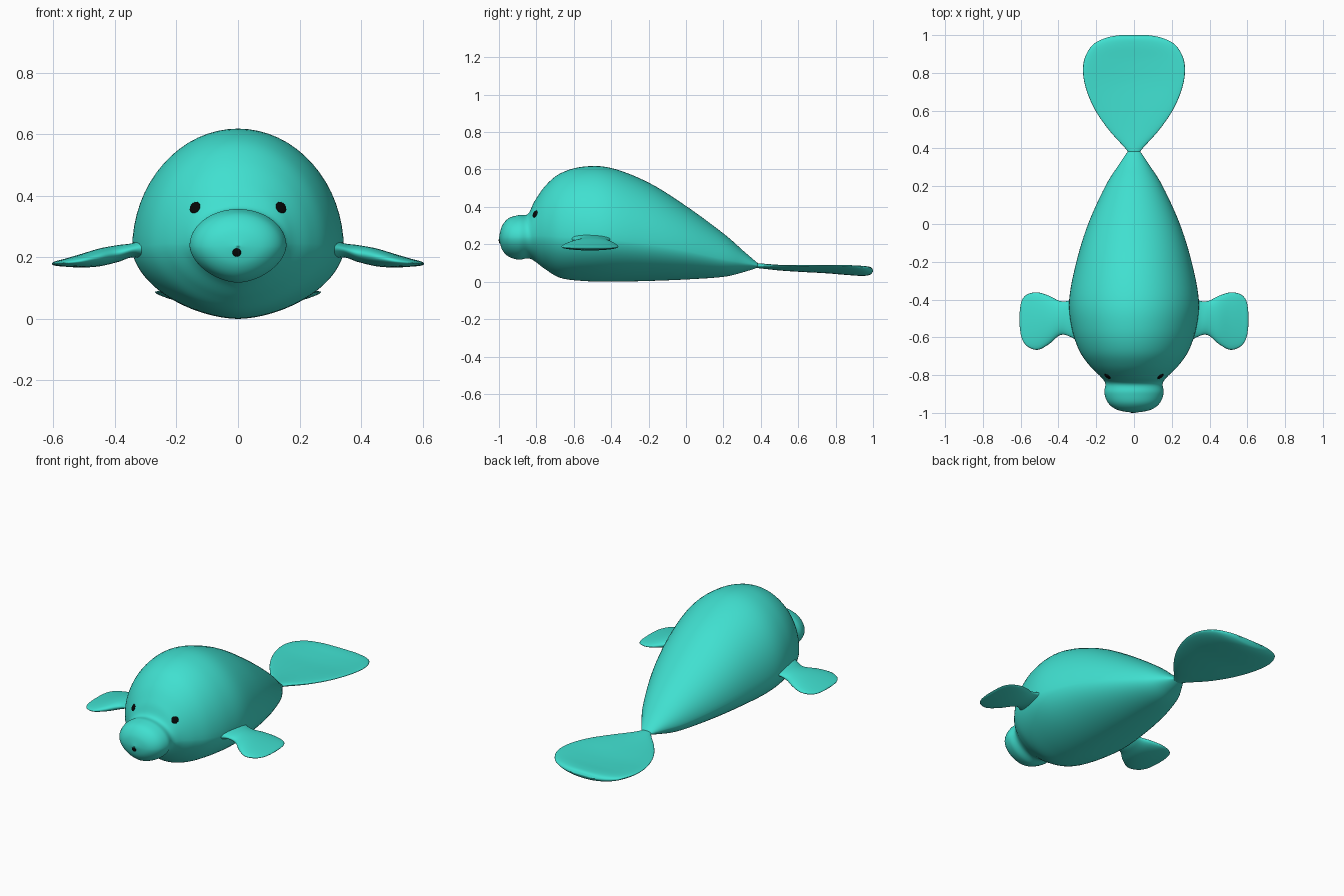
import bpy, bmesh, math
from mathutils import Vector
from mathutils.bvhtree import BVHTree

if "Cube" in bpy.data.objects:
    bpy.data.objects.remove(bpy.data.objects["Cube"])


def material(name, rgb):
    m = bpy.data.materials.new(name)
    m.diffuse_color = (*rgb, 1)
    m.use_nodes = True
    m.node_tree.nodes["Principled BSDF"].inputs["Base Color"].default_value = m.diffuse_color
    return m


SKIN = material("turquoise skin", (0.0513, 0.7454, 0.6308))
BLACK = material("black", (0.002, 0.002, 0.002))


def smooth_stations(st, steps):
    """Catmull-Rom interpolation through cross-section stations."""
    out = []
    for i in range(len(st) - 1):
        p0, p1, p2, p3 = st[max(i - 1, 0)], st[i], st[i + 1], st[min(i + 2, len(st) - 1)]
        for k in range(steps):
            t = k / steps
            out.append([0.5 * (2 * b + (c - a) * t + (2 * a - 5 * b + 4 * c - d) * t * t
                        + (3 * b - a - 3 * c + d) * t ** 3) for a, b, c, d in zip(p0, p1, p2, p3)])
    out.append(list(st[-1]))
    return out


def loft(name, stations, place, n_low=2.0, curl=0.0, sides=48, steps=6):
    """Skin rings; station = (along, centre, half width, top, middle, bottom)."""
    bm = bmesh.new()
    rings = []
    for along, cen, w, top, mid, bot in smooth_stations(stations, steps):
        w = max(w, 0.0005)
        ring = []
        for k in range(sides):
            a = 2 * math.pi * k / sides
            c, s = math.cos(a), math.sin(a)
            p = 1.0 if s >= 0 else 2 / n_low
            u = w * math.copysign(abs(c) ** p, c)
            h = (top - mid) if s >= 0 else (mid - bot)
            z = mid + h * math.copysign(abs(s) ** p, s) + curl * u * u
            ring.append(bm.verts.new(place(along, cen + u, z)))
        rings.append(ring)
    for r, q in zip(rings, rings[1:]):
        for k in range(sides):
            j = (k + 1) % sides
            bm.faces.new((r[k], r[j], q[j], q[k]))
    bm.faces.new(rings[0])
    bm.faces.new(rings[-1])
    bmesh.ops.recalc_face_normals(bm, faces=bm.faces)
    return finish(name, bm, SKIN)


def finish(name, bm, mat):
    me = bpy.data.meshes.new(name)
    for f in bm.faces:
        f.smooth = True
    bm.to_mesh(me)
    bm.free()
    me.materials.append(mat)
    ob = bpy.data.objects.new(name, me)
    bpy.context.collection.objects.link(ob)
    return ob


def along_y(t, u, z):
    return (u, t, z)


# body with the rounded muzzle in front
body = loft("body", [
    (-1.0, 0, 0.0, 0.235, 0.235, 0.235),
    (-0.985, 0, 0.085, 0.295, 0.235, 0.175),
    (-0.95, 0, 0.135, 0.338, 0.237, 0.135),
    (-0.895, 0, 0.157, 0.356, 0.238, 0.118),
    (-0.845, 0, 0.152, 0.362, 0.24, 0.125),
    (-0.81, 0, 0.175, 0.43, 0.245, 0.11),
    (-0.75, 0, 0.235, 0.515, 0.245, 0.065),
    (-0.67, 0, 0.29, 0.58, 0.24, 0.02),
    (-0.55, 0, 0.33, 0.615, 0.235, 0.004),
    (-0.4, 0, 0.343, 0.608, 0.225, 0.0),
    (-0.2, 0, 0.305, 0.53, 0.2, 0.004),
    (0.0, 0, 0.243, 0.405, 0.165, 0.012),
    (0.2, 0, 0.152, 0.258, 0.12, 0.026),
    (0.31, 0, 0.083, 0.162, 0.1, 0.052),
    (0.385, 0, 0.032, 0.098, 0.086, 0.076)],
    along_y, n_low=1.75, sides=64)

# paddle tail
loft("tail_paddle", [
    (0.34, 0, 0.02, 0.098, 0.088, 0.076),
    (0.39, 0, 0.038, 0.098, 0.085, 0.072),
    (0.5, 0, 0.135, 0.09, 0.075, 0.06),
    (0.62, 0, 0.215, 0.083, 0.067, 0.052),
    (0.75, 0, 0.263, 0.077, 0.06, 0.045),
    (0.86, 0, 0.266, 0.078, 0.057, 0.036),
    (0.945, 0, 0.222, 0.082, 0.057, 0.031),
    (0.985, 0, 0.15, 0.079, 0.058, 0.038),
    (1.0, 0, 0.075, 0.063, 0.06, 0.055)],
    along_y, curl=0.4)

# side flippers
flipper = [
    (0.27, -0.5, 0.14, 0.285, 0.23, 0.17),
    (0.335, -0.5, 0.098, 0.249, 0.228, 0.2),
    (0.39, -0.498, 0.09, 0.24, 0.213, 0.185),
    (0.45, -0.508, 0.128, 0.229, 0.2, 0.171),
    (0.51, -0.514, 0.152, 0.211, 0.188, 0.167),
    (0.565, -0.51, 0.138, 0.195, 0.182, 0.17),
    (0.595, -0.505, 0.098, 0.187, 0.18, 0.173),
    (0.605, -0.503, 0.04, 0.181, 0.179, 0.177)]
for side, word in ((1, "left"), (-1, "right")):
    loft("flipper_" + word, flipper, lambda t, u, z, s=side: (s * t, u, z), sides=32)

# eyes and nose spot: thin discs lying on the skin
bvh = BVHTree.FromPolygons([v.co for v in body.data.vertices],
                           [p.vertices[:] for p in body.data.polygons])
for name, x, z, r in (("eye_left", 0.14, 0.362, 0.02), ("eye_right", -0.14, 0.362, 0.02),
                      ("nose_spot", -0.004, 0.216, 0.014)):
    hit, normal, _, _ = bvh.ray_cast(Vector((x, -2, z)), Vector((0, 1, 0)))
    bm = bmesh.new()
    bmesh.ops.create_uvsphere(bm, u_segments=20, v_segments=10, radius=r)
    for v in bm.verts:
        v.co.z *= 0.0045 / r
    ob = finish(name, bm, BLACK)
    ob.location = hit
    ob.rotation_mode = 'QUATERNION'
    ob.rotation_quaternion = normal.to_track_quat('Z', 'Y')
    if normal.y > 0:
        ob.rotation_quaternion = (-normal).to_track_quat('Z', 'Y')
